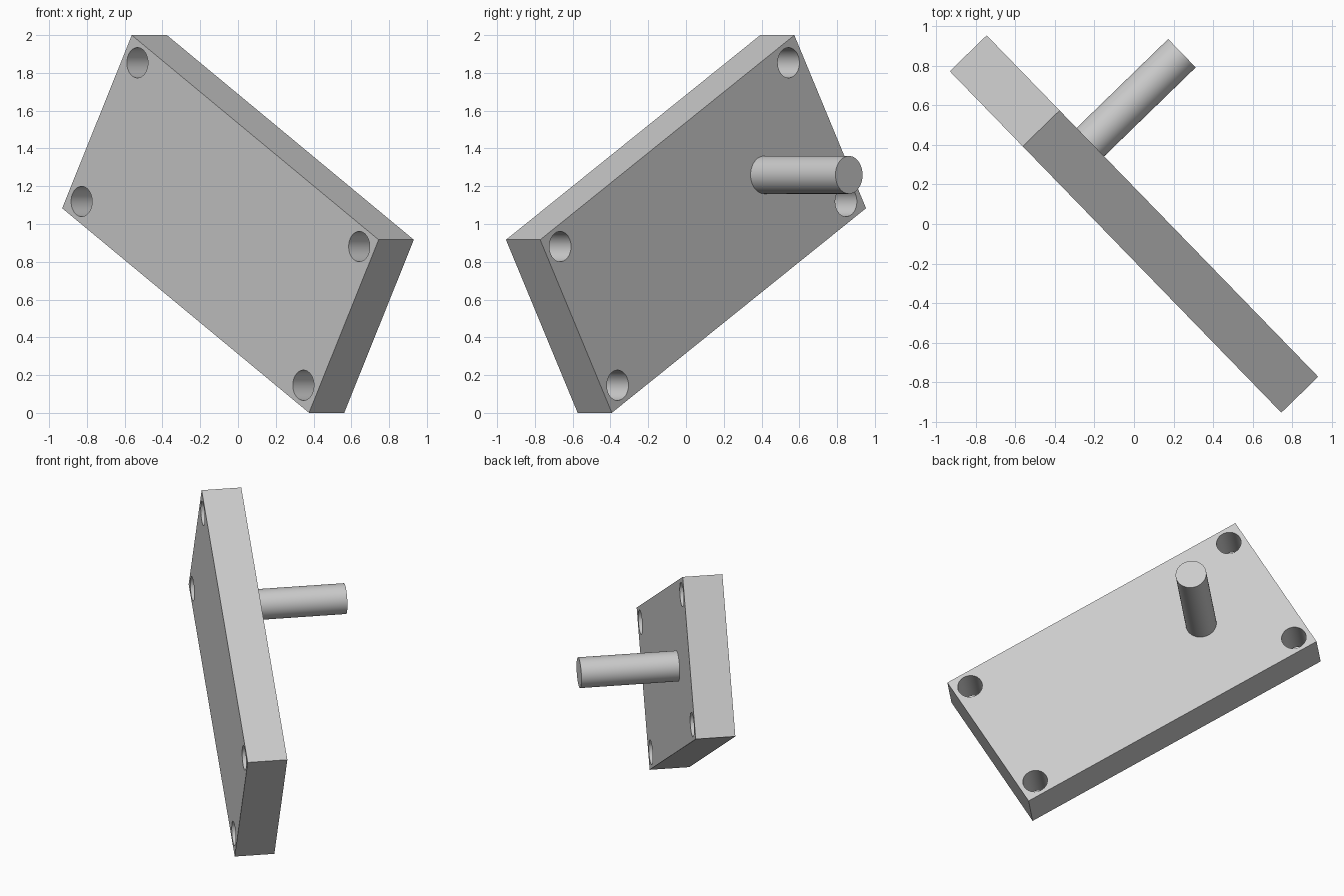
import bpy
from math import radians, cos, sin
from mathutils import Matrix, Vector

default = bpy.data.objects.get("Cube")
if default:
    bpy.data.objects.remove(default, do_unlink=True)

# Plate and rod sizes, in the plate's own frame (x long, y short, z outward at the back)
LENGTH, WIDTH, THICK = 2.166, 1.058, 0.26
HOLE_X, HOLE_Y, HOLE_R = 0.973, 0.424, 0.08
ROD_X, ROD_R, ROD_TIP, EMBED = -0.52, 0.1, 0.775, 0.05

# Frame of the tilted plate
across = Vector((0.6967, -0.7174, 0)).normalized()
up = Vector((0, 0, 1))
tilt = radians(30)
long_axis = across * cos(tilt) - up * sin(tilt)
short_axis = -(across * sin(tilt) + up * cos(tilt))
normal = long_axis.cross(short_axis)
frame = Matrix((long_axis, short_axis, normal)).transposed().to_4x4()
frame.translation = (0, 0, 1)

grey = bpy.data.materials.new("plain grey")
grey.use_nodes = True
colour = (0.6, 0.6, 0.6, 1)
grey.diffuse_color = colour
grey.node_tree.nodes["Principled BSDF"].inputs["Base Color"].default_value = colour


def place(name, location):
    obj = bpy.context.object
    obj.name = name
    obj.data.materials.append(grey)
    obj.matrix_world = frame @ Matrix.Translation(location)
    return obj


def cylinder(name, radius, depth, location):
    bpy.ops.mesh.primitive_cylinder_add(vertices=64, radius=radius, depth=depth)
    return place(name, location)


# Plate
bpy.ops.mesh.primitive_cube_add(size=1)
plate = bpy.context.object
plate.data.transform(Matrix.Diagonal((LENGTH, WIDTH, THICK, 1)))
place("mounting_plate", (0, 0, 0))

# Four through holes at the corners
for sx in (-1, 1):
    for sy in (-1, 1):
        cutter = cylinder("hole_cutter", HOLE_R, THICK * 2, (sx * HOLE_X, sy * HOLE_Y, 0))
        cutter.hide_render = True
        cut = plate.modifiers.new("corner_hole", "BOOLEAN")
        cut.operation = "DIFFERENCE"
        cut.solver = "EXACT"
        cut.object = cutter
        bpy.context.view_layer.objects.active = plate
        bpy.ops.object.modifier_apply(modifier=cut.name)
        bpy.data.objects.remove(cutter, do_unlink=True)

# Rod standing out of the back face
base = THICK / 2 - EMBED
rod = cylinder("rod", ROD_R, ROD_TIP - base, (ROD_X, 0, (ROD_TIP + base) / 2))

# Smooth round walls, sharp rims
bpy.ops.object.select_all(action="DESELECT")
for obj in (plate, rod):
    obj.select_set(True)
bpy.context.view_layer.objects.active = plate
bpy.ops.object.shade_smooth_by_angle(angle=radians(30))
